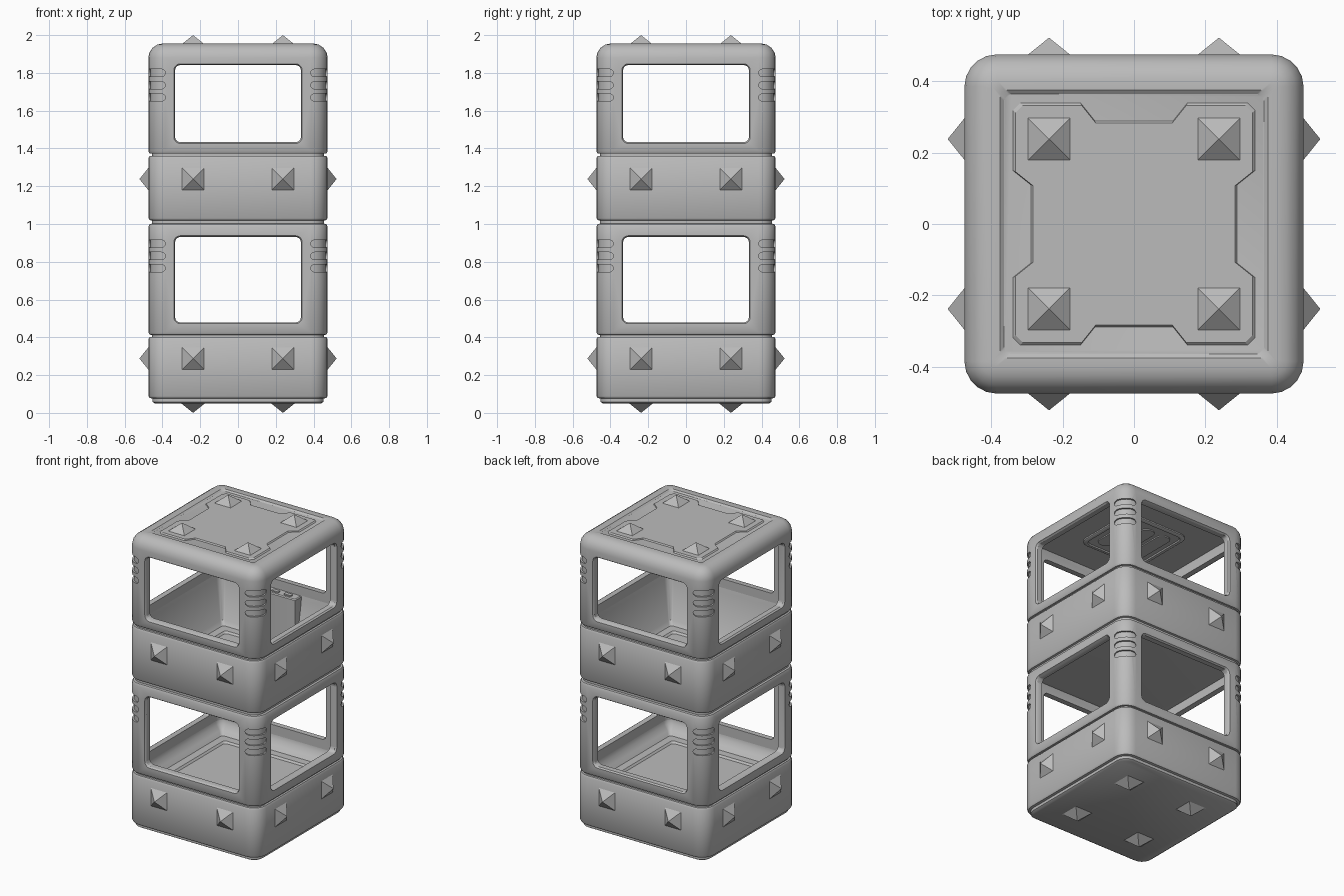
import bpy, bmesh
from math import cos, sin, pi, radians
from mathutils import Matrix, Vector

cube = bpy.data.objects.get("Cube")
if cube:
    bpy.data.objects.remove(cube, do_unlink=True)

grey = bpy.data.materials.new("plain grey")
grey.use_nodes = True
colour = (0.5, 0.5, 0.5, 1)
grey.diffuse_color = colour
grey.node_tree.nodes["Principled BSDF"].inputs["Base Color"].default_value = colour

HALF = 0.475      # half width of the tower
CORNER = 0.09     # radius of its upright corners
SPIKE = 0.238     # offset of the studs from each face centre


def rot(angle, axis):
    return Matrix.Rotation(radians(angle), 4, axis)


def finish(bm, name, smooth=True):
    bmesh.ops.recalc_face_normals(bm, faces=bm.faces)
    mesh = bpy.data.meshes.new(name)
    bm.to_mesh(mesh)
    bm.free()
    mesh.materials.append(grey)
    obj = bpy.data.objects.new(name, mesh)
    bpy.context.collection.objects.link(obj)
    if smooth:
        shade(obj)
    return obj


def shade(obj):
    bpy.ops.object.select_all(action='DESELECT')
    obj.select_set(True)
    bpy.context.view_layer.objects.active = obj
    bpy.ops.object.shade_smooth_by_angle(angle=radians(35))


def loft(bm, rings, hollow=False, matrix=Matrix(), steps=5):
    """Skin rounded rectangles (half x, half y, radius, z); hollow joins last to first."""
    loops = []
    for hx, hy, r, z in rings:
        loop = []
        for q, (sx, sy) in enumerate([(1, 1), (-1, 1), (-1, -1), (1, -1)]):
            for i in range(steps + 1):
                a = (q + i / steps) * pi / 2
                p = Vector((sx * (hx - r) + r * cos(a), sy * (hy - r) + r * sin(a), z))
                loop.append(bm.verts.new(matrix @ p))
        loops.append(loop)
    pairs = list(zip(loops, loops[1:]))
    if hollow:
        pairs.append((loops[-1], loops[0]))
    else:
        bm.faces.new(loops[0])
        bm.faces.new(loops[-1])
    for low, high in pairs:
        for i in range(len(low)):
            j = (i + 1) % len(low)
            bm.faces.new((low[i], low[j], high[j], high[i]))


def square(profile):
    return [(h, h, max(CORNER - HALF + h, 0.02), z) for h, z in profile]


def shell(name, profile, hollow=False):
    bm = bmesh.new()
    loft(bm, square(profile), hollow)
    return finish(bm, name)


def cut(obj, cutter):
    mod = obj.modifiers.new("cut", 'BOOLEAN')
    mod.operation, mod.solver, mod.object = 'DIFFERENCE', 'EXACT', cutter
    bpy.context.view_layer.objects.active = obj
    bpy.ops.object.modifier_apply(modifier=mod.name)
    bpy.data.objects.remove(cutter, do_unlink=True)


def cut_windows(frame, z, half_height):
    w, r = 0.333, 0.028
    # Flared ends chamfer the window edges
    rings = [(w + f, half_height + f, r + f, d) for d, f in
             [(-0.6, 0.007), (-HALF, 0.007), (-HALF + 0.01, 0),
              (HALF - 0.01, 0), (HALF, 0.007), (0.6, 0.007)]]
    for turn in (0, 90):
        bm = bmesh.new()
        place = Matrix.Translation((0, 0, z)) @ rot(turn, 'Z') @ rot(90, 'X')
        loft(bm, rings, matrix=place)
        cut(frame, finish(bm, "window_cutter", False))


def cut_vents(frame, top):
    bm = bmesh.new()
    for corner in range(4):
        for row in range(3):
            place = (Matrix.Translation((0, 0, top - row * 0.065))
                     @ rot(45 + 90 * corner, 'Z') @ rot(90, 'Z') @ rot(90, 'X'))
            loft(bm, [(0.064, 0.02, 0.0195, d) for d in (-0.75, -0.55)], matrix=place)
    slots = finish(bm, "vent_cutter", False)
    # Keep the slots shallow and parallel to the wall
    cut(slots, shell("vent_depth", [(0.464, top - 0.3), (0.464, top + 0.1)]))
    cut(frame, slots)


def tray(name, bottom, top, floor, inner, foot):
    return shell(name, foot + [
        (HALF - 0.007, bottom + 0.003), (HALF, bottom + 0.015),
        (HALF, top - 0.012), (HALF - 0.007, top - 0.001), (0.456, top),
        (0.456, top + 0.015), (0.43, top + 0.015), (0.425, top - 0.01),
        (inner + 0.02, floor + 0.025), (inner, floor),
        (inner - 0.05, floor), (inner - 0.06, floor - 0.012)])


# Lower and upper trays
tray("base_tray", 0.076, 0.402, 0.34, 0.38, [(0.44, 0.05), (0.453, 0.058), (0.453, 0.076)])
tray("upper_tray", 1.018, 1.36, 1.07, 0.36, [(0.40, 0.985), (0.456, 0.99), (0.456, 1.018)])

# Lower window frame
lower = shell("lower_frame", [
    (0.456, 0.413), (0.468, 0.414), (HALF, 0.426), (HALF, 0.985),
    (0.468, 0.999), (0.456, 1.002), (0.43, 1.002), (0.43, 0.413)], hollow=True)
cut_windows(lower, 0.705, 0.226)
cut_vents(lower, 0.896)
shade(lower)

# Upper window frame with the roof
upper = shell("roof_frame", [
    (0.43, 1.905), (0.43, 1.373), (0.456, 1.373), (0.468, 1.374), (HALF, 1.386),
    (HALF, 1.88), (0.469, 1.908), (0.452, 1.933), (0.427, 1.95), (0.40, 1.955),
    (0.375, 1.955), (0.364, 1.946)])
cut_windows(upper, 1.637, 0.204)
cut_vents(upper, 1.80)
shade(upper)

# Notched plate set into the roof
bm = bmesh.new()
side = [(0.32, 0.34), (0.15, 0.34), (0.11, 0.29), (-0.11, 0.29), (-0.15, 0.34), (-0.32, 0.34)]
outline = [rot(90 * k, 'Z') @ Vector((x, y, 1.945)) for k in range(4) for x, y in side]
low = [bm.verts.new(p) for p in outline]
high = [bm.verts.new((p.x * 0.975, p.y * 0.975, 1.953)) for p in outline]
bm.faces.new(low)
bm.faces.new(high)
for i in range(len(low)):
    j = (i + 1) % len(low)
    bm.faces.new((low[i], low[j], high[j], high[i]))
finish(bm, "roof_plate", False)

# Ceiling lamp panel with three bars
bm = bmesh.new()
loft(bm, [(0.23, 0.23, 0.06, 1.907), (0.23, 0.23, 0.06, 1.897), (0.222, 0.222, 0.052, 1.892),
          (0.205, 0.205, 0.04, 1.892), (0.2, 0.2, 0.035, 1.899)])
for x in (-0.12, 0, 0.12):
    loft(bm, [(0.045, 0.16, 0.04, 1.904), (0.045, 0.16, 0.04, 1.892)],
         matrix=Matrix.Translation((x, 0, 0)))
finish(bm, "ceiling_panel")

# Control box against the back wall, with buttons on top
bm = bmesh.new()
loft(bm, [(0.16, 0.035, 0.008, 1.06), (0.16, 0.035, 0.008, 1.37), (0.154, 0.029, 0.004, 1.376)],
     matrix=Matrix.Translation((0, 0.395, 0)), steps=2)
for x in (-0.09, 0, 0.09):
    loft(bm, [(0.025, 0.012, 0.005, 1.37), (0.025, 0.012, 0.005, 1.384)],
         matrix=Matrix.Translation((x, 0.39, 0)), steps=2)
finish(bm, "control_box")


# Pyramid studs on every outer face
def studs(name, places):
    bm = bmesh.new()
    for place in places:
        bmesh.ops.create_cone(bm, cap_ends=True, segments=4, radius1=0.062 * 2 ** 0.5,
                              radius2=0, depth=0.05,
                              matrix=place @ rot(45, 'Z'))
    bmesh.ops.remove_doubles(bm, verts=bm.verts, dist=0.0001)
    finish(bm, name, False)


pair = (-SPIKE, SPIKE)
studs("roof_studs", [Matrix.Translation((x, y, 1.975)) for x in pair for y in pair])
studs("base_studs", [Matrix.Translation((x, y, 0.025)) @ rot(180, 'X') for x in pair for y in pair])
for label, z in (("lower", 0.288), ("upper", 1.238)):
    studs(label + "_side_studs", [
        rot(90 * k, 'Z') @ Matrix.Translation((x, -HALF - 0.022, z)) @ rot(90, 'X')
        for k in range(4) for x in pair])
